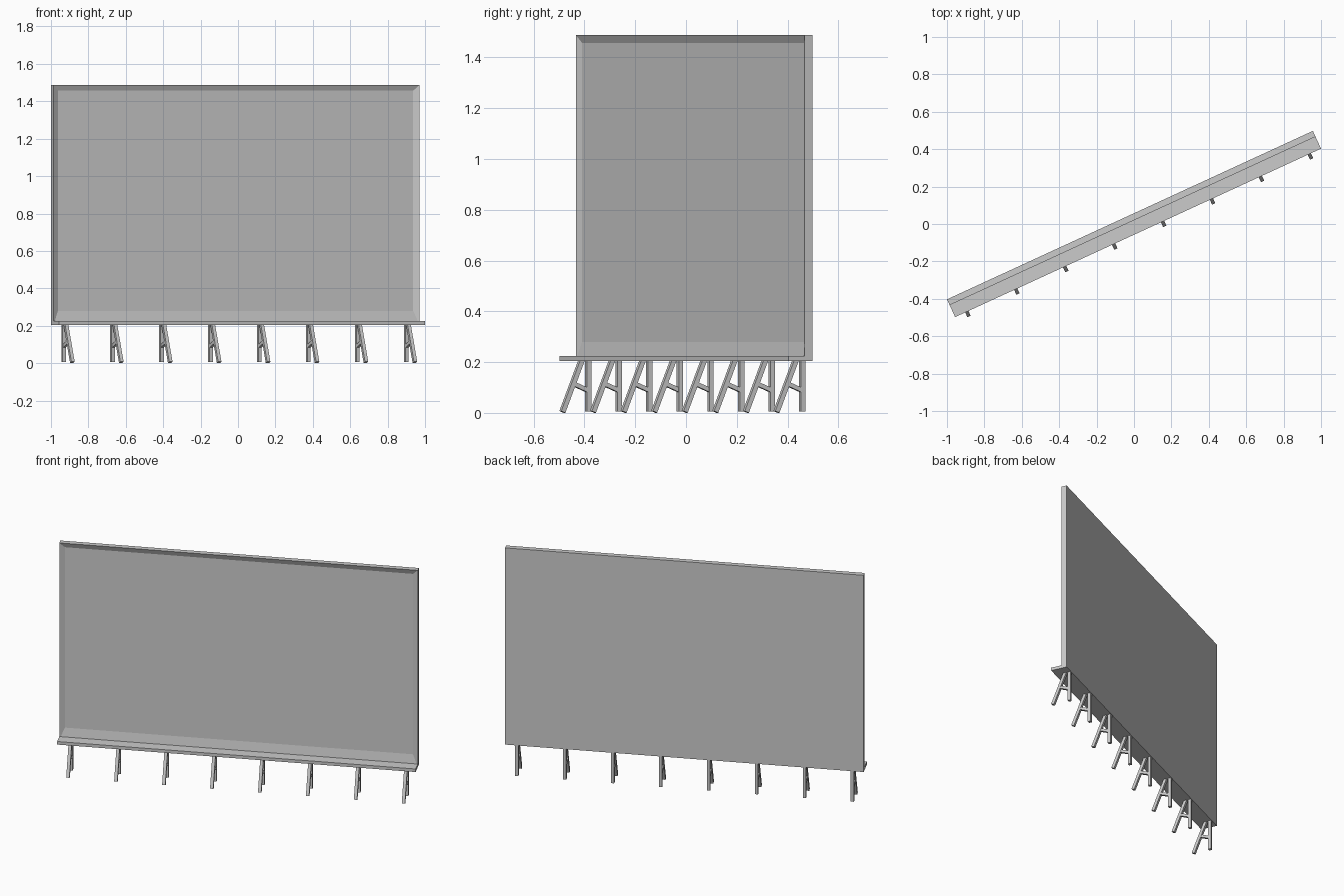
import bpy, bmesh
from math import atan2
from mathutils import Matrix, Vector

if "Cube" in bpy.data.objects:
    bpy.data.objects.remove(bpy.data.objects["Cube"])

# The whole billboard is built along x, then turned about z
TURN = Matrix.Rotation(atan2(0.90, 1.955), 4, 'Z')
LEN, BACK, FRONT = 2.1536, 0.0522, -0.0522
PANEL_FRONT = BACK - 0.034


def finish(bm, name):
    bmesh.ops.recalc_face_normals(bm, faces=bm.faces[:])
    mesh = bpy.data.meshes.new(name)
    bm.to_mesh(mesh)
    bm.free()
    obj = bpy.data.objects.new(name, mesh)
    obj.matrix_world = TURN
    bpy.context.collection.objects.link(obj)
    return obj


def add_box(bm, lo, hi):
    lo, hi = Vector(lo), Vector(hi)
    m = Matrix.Translation((lo + hi) / 2) @ Matrix.Diagonal((*(hi - lo), 1))
    bmesh.ops.create_cube(bm, size=1, matrix=m)


def add_beam(bm, a, b, w):
    a, b = Vector(a), Vector(b)
    d = b - a
    rot = Vector((0, 0, 1)).rotation_difference(d).to_matrix().to_4x4()
    m = Matrix.Translation((a + b) / 2) @ rot @ Matrix.Diagonal((w, w, d.length, 1))
    bmesh.ops.create_cube(bm, size=1, matrix=m)


# Board with a recessed poster area on its front
bm = bmesh.new()
add_box(bm, (-LEN / 2, PANEL_FRONT, 0.205), (LEN / 2, BACK, 1.488))
bm.normal_update()
face = min(bm.faces, key=lambda f: f.calc_center_median().y)
bmesh.ops.inset_region(bm, faces=[face], thickness=0.044)
for v in face.verts:
    v.co.y += 0.013
    if v.co.z < 0.5:
        v.co.z = 0.28
finish(bm, "board")

# Ledge along the bottom of the board
bm = bmesh.new()
add_box(bm, (-LEN / 2, FRONT, 0.205), (LEN / 2, PANEL_FRONT, 0.225))
finish(bm, "ledge")

# Row of A-shaped supports: upright post, sloping strut, cross brace
for i in range(8):
    x = -1.008 + i * 2.016 / 7
    bm = bmesh.new()
    add_beam(bm, (x, 0.040, 0.005), (x, 0.040, 0.207), 0.019)
    add_beam(bm, (x, -0.072, 0.004), (x, 0.0115, 0.208), 0.019)
    add_beam(bm, (x, 0.040, 0.088), (x, -0.028, 0.116), 0.017)
    finish(bm, f"support_{i + 1}")
